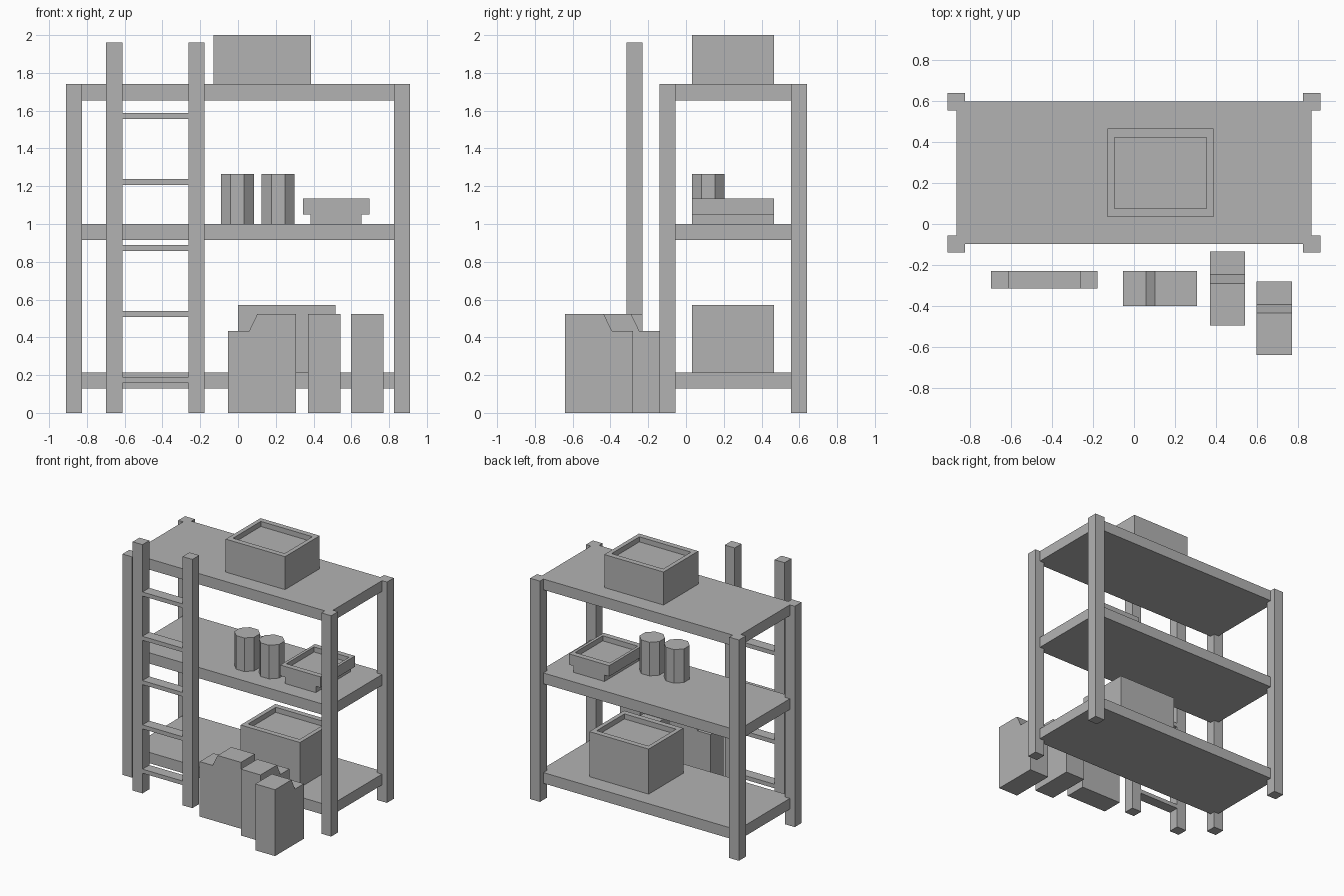
import bpy, bmesh, math
from mathutils import Matrix, Vector

cube = bpy.data.objects.get("Cube")
if cube:
    bpy.data.objects.remove(cube, do_unlink=True)

grey = bpy.data.materials.new("plain grey")
grey.use_nodes = True
GREY = (0.45, 0.45, 0.45, 1)
grey.diffuse_color = GREY
grey.node_tree.nodes["Principled BSDF"].inputs["Base Color"].default_value = GREY


def finish(name, bm):
    bmesh.ops.recalc_face_normals(bm, faces=bm.faces)
    mesh = bpy.data.meshes.new(name)
    bm.to_mesh(mesh)
    bm.free()
    mesh.materials.append(grey)
    obj = bpy.data.objects.new(name, mesh)
    bpy.context.collection.objects.link(obj)
    return obj


def add_box(bm, x, y, z):
    """Box from (min, max) ranges."""
    lo, hi = Vector((x[0], y[0], z[0])), Vector((x[1], y[1], z[1]))
    mat = Matrix.Translation((lo + hi) / 2) @ Matrix.Diagonal((*(hi - lo), 1))
    bmesh.ops.create_cube(bm, size=1, matrix=mat)


def box(name, x, y, z):
    bm = bmesh.new()
    add_box(bm, x, y, z)
    return finish(name, bm)


def prism(bm, profile, y0, y1):
    """Extrude an x-z outline along y."""
    face = bm.faces.new([bm.verts.new((x, y0, z)) for x, z in profile])
    ext = bmesh.ops.extrude_face_region(bm, geom=[face])["geom"]
    verts = [v for v in ext if isinstance(v, bmesh.types.BMVert)]
    bmesh.ops.translate(bm, verts=verts, vec=(0, y1 - y0, 0))
    bm.normal_update()


def recess_top(bm, sx, sy, depth):
    """Inset the top face and sink it to leave a rim."""
    bmesh.ops.recalc_face_normals(bm, faces=bm.faces)
    top = max(bm.faces, key=lambda f: f.calc_center_median().z)
    centre = top.calc_center_median()
    to_centre = Matrix.Translation(-centre)
    for scale, drop in (((sx, sy, 1), 0), ((1, 1, 1), depth)):
        new = bmesh.ops.extrude_face_region(bm, geom=[top])["geom"]
        bmesh.ops.delete(bm, geom=[top], context="FACES_ONLY")
        top = next(g for g in new if isinstance(g, bmesh.types.BMFace))
        bmesh.ops.scale(bm, verts=top.verts, vec=scale, space=to_centre)
        bmesh.ops.translate(bm, verts=top.verts, vec=(0, 0, -drop))


# Rack: corner posts and shelves
for side, x in (("left", (0.825, 0.91)), ("right", (-0.91, -0.825))):
    for end, y in (("front", (-0.14, -0.055)), ("back", (0.555, 0.64))):
        box(f"{end}_{side}_post", x, y, (0, 1.74))
for level, z in (("lower", 0.215), ("middle", 1.0), ("upper", 1.74)):
    box(f"{level}_shelf", (-0.867, 0.867), (-0.097, 0.597), (z - 0.085, z))

# Ladder: two rails and evenly spaced rungs
ladder_y = (-0.315, -0.23)
for side, x in (("right", -0.655), ("left", -0.22)):
    box(f"ladder_{side}_rail", (x - 0.043, x + 0.043), ladder_y, (0, 1.96))
for i in range(5):
    z = 0.175 + i * 0.349
    box(f"ladder_rung_{i + 1}", (-0.612, -0.263), ladder_y, (z - 0.016, z + 0.016))

# Open crates
for name, x, z in (("upper_crate", (-0.13, 0.387), (1.74, 2.0)),
                   ("lower_crate", (0.0, 0.517), (0.215, 0.57))):
    bm = bmesh.new()
    add_box(bm, x, (0.033, 0.465), z)
    recess_top(bm, 0.87, 0.8, 0.04)
    finish(name, bm)

# Tray with a narrower foot
half = [(0.135, 1.0), (0.135, 1.05), (0.175, 1.05), (0.175, 1.135)]
outline = [(0.52 + x, z) for x, z in half] + [(0.52 - x, z) for x, z in reversed(half)]
bm = bmesh.new()
prism(bm, outline, 0.033, 0.465)
recess_top(bm, 0.87, 0.8, 0.04)
finish("tray", bm)

# Eight-sided jars
for name, x in (("right_jar", -0.003), ("left_jar", 0.212)):
    bm = bmesh.new()
    radius = 0.0865 / math.cos(math.pi / 8)
    mat = Matrix.Translation((x, 0.118, 1.1325)) @ Matrix.Rotation(math.pi / 8, 4, "Z")
    bmesh.ops.create_cone(bm, cap_ends=True, segments=8, radius1=radius,
                          radius2=radius, depth=0.265, matrix=mat)
    finish(name, bm)

# Notched canisters, one sideways and two turned to the front
canister = [(-0.18, 0), (0.18, 0), (0.18, 0.523), (-0.025, 0.523),
            (-0.068, 0.433), (-0.18, 0.433)]
for name, x, y, turn in (("right_canister", 0.127, -0.315, 0),
                         ("middle_canister", 0.457, -0.315, -90),
                         ("left_canister", 0.685, -0.46, -90)):
    bm = bmesh.new()
    prism(bm, canister, -0.086, 0.086)
    obj = finish(name, bm)
    obj.location = (x, y, 0)
    obj.rotation_euler.z = math.radians(turn)
